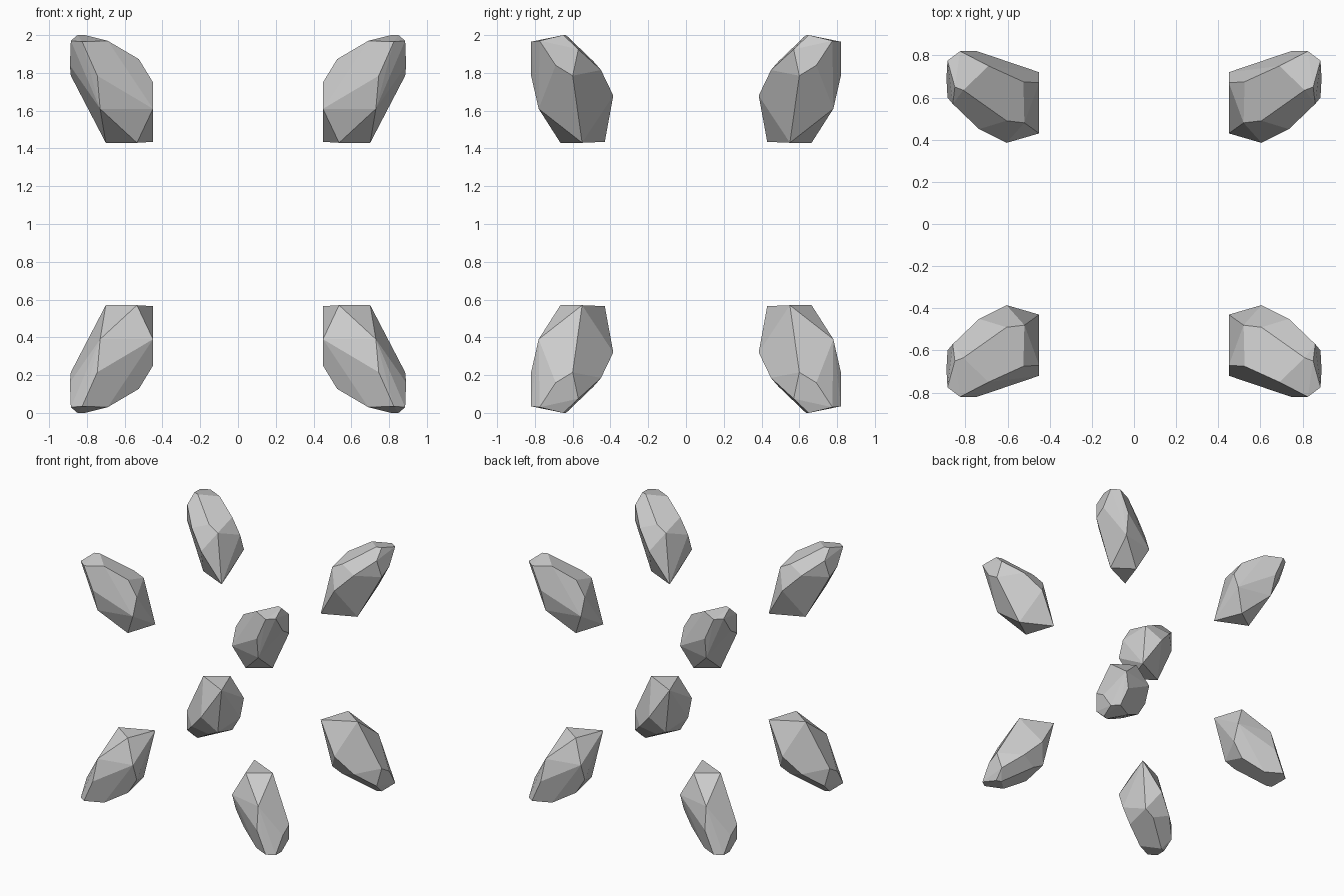
import bpy, bmesh, math

if "Cube" in bpy.data.objects:
    bpy.data.objects.remove(bpy.data.objects["Cube"])

# Facet corners of one crystal, measured outward from the model's centre
CORNERS = [
    # blunt outer cap
    (.825, .82, .965), (.885, .775, .97), (.85, .65, 1.0), (.81, .635, 1.0), (.69, .75, .97),
    # shoulders
    (.525, .675, .873), (.605, .49, .861), (.52, .48, .818), (.86, .57, .925), (.89, .69, .84),
    # waist
    (.45, .67, .75), (.735, .45, .815), (.605, .385, .68), (.885, .60, .785),
    (.745, .82, .785), (.45, .72, .61), (.73, .78, .61),
    # flat base edge and inward-pointing tip
    (.70, .55, .43), (.535, .665, .43), (.45, .43, .435),
]


def crystal(name, sx, sy, sz):
    bm = bmesh.new()
    for a, b, c in CORNERS:
        bm.verts.new((sx * a, sy * b, 1 + sz * c))
    hull = bmesh.ops.convex_hull(bm, input=bm.verts[:])
    loose = [v for v in bm.verts if not v.link_faces]
    bmesh.ops.delete(bm, geom=loose, context='VERTS')
    # merge nearly coplanar triangles into broad facets
    bmesh.ops.dissolve_limit(bm, angle_limit=math.radians(5),
                             verts=bm.verts[:], edges=bm.edges[:])
    bmesh.ops.recalc_face_normals(bm, faces=bm.faces[:])
    mesh = bpy.data.meshes.new(name)
    bm.to_mesh(mesh)
    bm.free()
    bpy.context.collection.objects.link(bpy.data.objects.new(name, mesh))


# One crystal in each of the eight corners, mirrored across all three planes
for sx, side in ((-1, "left"), (1, "right")):
    for sy, depth in ((-1, "front"), (1, "back")):
        for sz, level in ((-1, "lower"), (1, "upper")):
            crystal(f"crystal_{level}_{depth}_{side}", sx, sy, sz)
